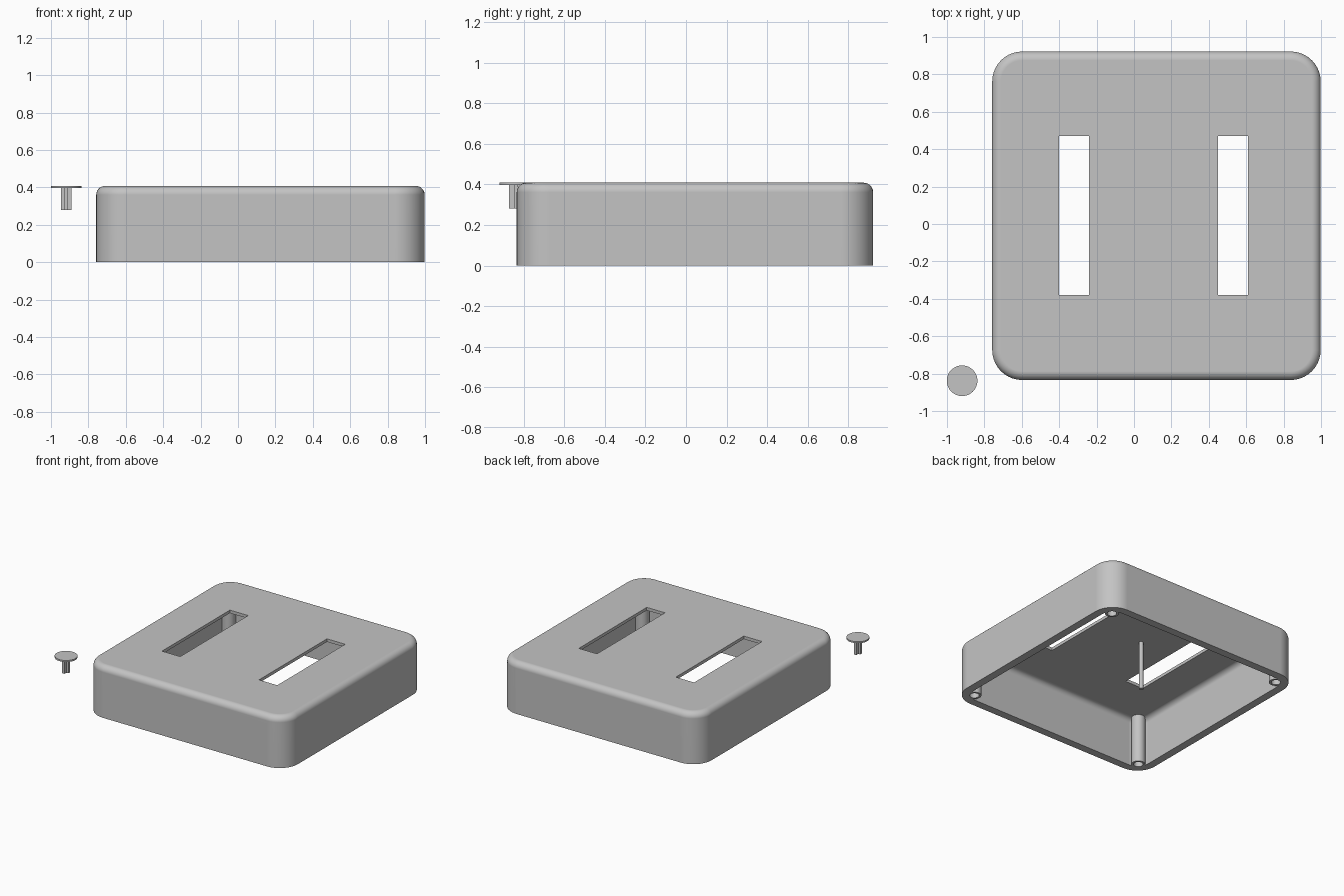
import bpy, bmesh
from math import cos, sin, pi, radians

if "Cube" in bpy.data.objects:
    bpy.data.objects.remove(bpy.data.objects["Cube"])

grey = bpy.data.materials.new("plain grey")
grey.use_nodes = True
COLOUR = (0.55, 0.55, 0.55, 1)
grey.diffuse_color = COLOUR
grey.node_tree.nodes["Principled BSDF"].inputs["Base Color"].default_value = COLOUR

CX, CY = 0.12, 0.044             # centre of the case
HALF, HEIGHT, CORNER = 0.878, 0.408, 0.16
WALL, CEILING = 0.062, 0.384


def make(name, bm):
    bmesh.ops.recalc_face_normals(bm, faces=bm.faces)
    mesh = bpy.data.meshes.new(name)
    bm.to_mesh(mesh)
    bm.free()
    ob = bpy.data.objects.new(name, mesh)
    bpy.context.collection.objects.link(ob)
    mesh.materials.append(grey)
    return ob


def select(ob):
    bpy.ops.object.select_all(action='DESELECT')
    ob.select_set(True)
    bpy.context.view_layer.objects.active = ob


def smooth(ob):
    select(ob)
    bpy.ops.object.shade_smooth_by_angle(angle=radians(30))
    ob.modifiers.new("even shading", 'WEIGHTED_NORMAL').keep_sharp = True


def ring(bm, inset, z, steps=10):
    """Rounded square of vertices, inset from the case outline."""
    c, r = HALF - CORNER, CORNER - inset
    verts = []
    for q, (sx, sy) in enumerate([(1, 1), (-1, 1), (-1, -1), (1, -1)]):
        for i in range(steps + 1):
            a = (q + i / steps) * pi / 2
            verts.append(bm.verts.new((CX + sx * c + r * cos(a),
                                       CY + sy * c + r * sin(a), z)))
    return verts


def fillet(inset, top, r, steps=7):
    arc = [i / steps * pi / 2 for i in range(steps + 1)]
    return [(inset + r * (1 - cos(a)), top - r * (1 - sin(a))) for a in arc]


def box(bm, x, y, z):
    """Axis-aligned block from (low, high) pairs."""
    v = bmesh.ops.create_cube(bm, size=1)["verts"]
    for vert in v:
        vert.co = [lo + (hi - lo) * (k + 0.5)
                   for k, (lo, hi) in zip(vert.co, (x, y, z))]


def cylinder(bm, x, y, r, z0, z1, sides=32):
    v = bmesh.ops.create_cone(bm, cap_ends=True, segments=sides, radius1=r,
                              radius2=r, depth=z1 - z0)["verts"]
    bmesh.ops.translate(bm, verts=v, vec=(x, y, (z0 + z1) / 2))


def combine(target, tool, operation):
    tool.hide_render = True
    mod = target.modifiers.new("combine", 'BOOLEAN')
    mod.operation, mod.object, mod.solver = operation, tool, 'EXACT'
    select(target)
    bpy.ops.object.modifier_apply(modifier=mod.name)
    bpy.data.objects.remove(tool)


# Hollow case: rounded outside, bottom rim, rounded cavity
bm = bmesh.new()
profile = (fillet(0, HEIGHT, 0.047)[::-1] + [(0, 0), (WALL, 0)]
           + fillet(WALL, CEILING, 0.04))
rings = [ring(bm, inset, z) for inset, z in profile]
for a, b in zip(rings, rings[1:]):
    for i in range(len(a)):
        j = (i + 1) % len(a)
        bm.faces.new((a[i], a[j], b[j], b[i]))
bm.faces.new(rings[0])
bm.faces.new(rings[-1])
case = make("case", bm)

# Corner screw posts, their holes and the two slots
corners = [(CX + sx * 0.768, CY + sy * 0.768) for sx in (-1, 1) for sy in (-1, 1)]
posts, cuts = bmesh.new(), bmesh.new()
for x, y in corners:
    cylinder(posts, x, y, 0.05, 0, CEILING + 0.01)
    cylinder(cuts, x, y, 0.034, -0.05, 0.3)
for x in (-0.40, 0.45):
    box(cuts, (x, x + 0.16), (-0.38, 0.47), (0.33, 0.5))
combine(case, make("screw_posts", posts), 'UNION')
combine(case, make("slot_and_hole_cutter", cuts), 'DIFFERENCE')
smooth(case)

# Thin pin hanging from the ceiling
bm = bmesh.new()
cylinder(bm, 0.032, 0.118, 0.016, 0, CEILING + 0.01, 20)
smooth(make("centre_pin", bm))

# Separate button: flat disc with a cross-shaped stem
BX, BY = -0.919, -0.838
bm = bmesh.new()
cylinder(bm, BX, BY, 0.082, 0.396, HEIGHT, 48)
smooth(make("button_disc", bm))

stem = bmesh.new()
box(stem, (BX - 0.028, BX + 0.028), (BY - 0.01, BY + 0.01), (0.28, 0.4))
stem_ob = make("button_stem", stem)
arm = bmesh.new()
box(arm, (BX - 0.01, BX + 0.01), (BY - 0.035, BY + 0.035), (0.28, 0.4))
combine(stem_ob, make("stem_arm", arm), 'UNION')
